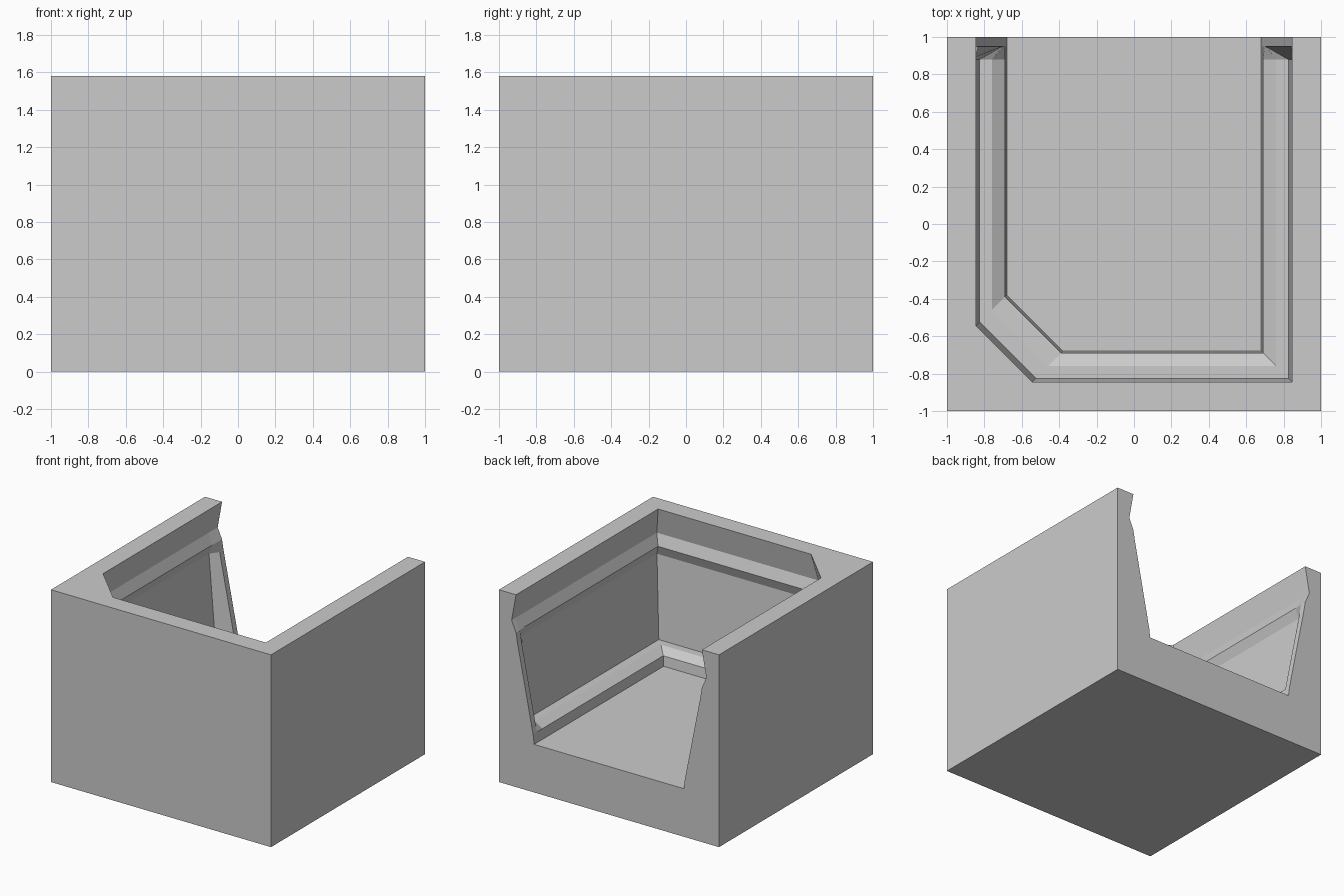
import bpy, bmesh

if "Cube" in bpy.data.objects:
    bpy.data.objects.remove(bpy.data.objects["Cube"])

H = 1.58          # block height
CHAMFER = 0.30    # cut corner of the cavity, constant at every level

# Wall profiles from floor to rim: (distance from centre, z)
RIM = [(0.885, 1.36), (0.845, H)]
PANEL = [(0.68, 0.395), (0.69, 0.475), (0.76, 0.52), (0.825, 0.52),
         (0.88, 1.19), (0.85, 1.27)] + RIM
FRAME = [(0.68, 0.395), (0.69, 0.475), (0.70, 0.52), (0.703, 0.54),
         (0.832, 1.19), (0.845, 1.27)] + RIM

# Stations around the cavity: profile and the plan position for radius r
STATIONS = [
    (FRAME, lambda r: (-r, 1.0)),
    (FRAME, lambda r: (-r, 0.95)),
    (PANEL, lambda r: (-r, 0.88)),
    (PANEL, lambda r: (-r, -r + CHAMFER)),
    (PANEL, lambda r: (-r + CHAMFER, -r)),
    (PANEL, lambda r: (r, -r)),
    (PANEL, lambda r: (r, 0.88)),
    (FRAME, lambda r: (r, 0.95)),
    (FRAME, lambda r: (r, 1.0)),
]

bm = bmesh.new()

# Recessed walls lofted through the stations
columns = []
for profile, place in STATIONS:
    columns.append([bm.verts.new((*place(r), z)) for r, z in profile])
for a, b in zip(columns, columns[1:]):
    for i in range(len(a) - 1):
        bm.faces.new((a[i], b[i], b[i + 1], a[i + 1]))

# Cavity floor
bm.faces.new([c[0] for c in columns])

# Outer block: corners run back-left, front-left, front-right, back-right
corners = [(-1, 1), (-1, -1), (1, -1), (1, 1)]
low = [bm.verts.new((x, y, 0)) for x, y in corners]
top = [bm.verts.new((x, y, H)) for x, y in corners]
bm.faces.new(low)
for i in range(3):
    bm.faces.new((low[i], low[i + 1], top[i + 1], top[i]))

# U-shaped rim and open back
bm.faces.new(top + [c[-1] for c in reversed(columns)])
bm.faces.new([low[0], top[0]] + columns[0][::-1] + columns[-1] + [top[3], low[3]])

bmesh.ops.recalc_face_normals(bm, faces=bm.faces)
bmesh.ops.triangulate(bm, faces=[f for f in bm.faces if len(f.verts) > 4])

mesh = bpy.data.meshes.new("hollow_block")
bm.to_mesh(mesh)
bm.free()
block = bpy.data.objects.new("hollow_block", mesh)
bpy.context.collection.objects.link(block)
